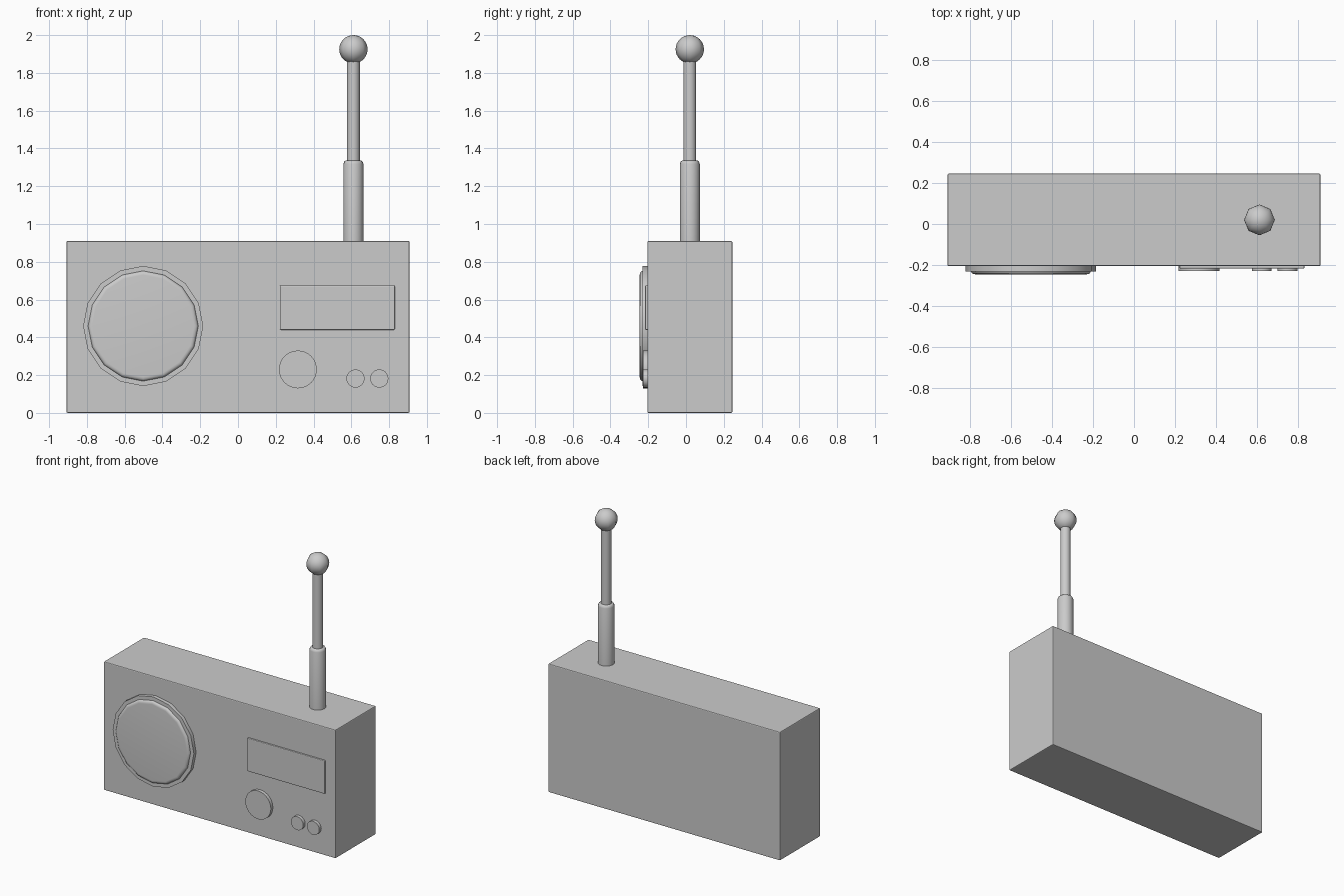
import bpy, bmesh, math
from mathutils import Matrix

if "Cube" in bpy.data.objects:
    bpy.data.objects.remove(bpy.data.objects["Cube"])


def finish(name, bm, smooth=True):
    bmesh.ops.recalc_face_normals(bm, faces=bm.faces)
    mesh = bpy.data.meshes.new(name)
    bm.to_mesh(mesh)
    bm.free()
    ob = bpy.data.objects.new(name, mesh)
    bpy.context.collection.objects.link(ob)
    if smooth:
        bpy.ops.object.select_all(action='DESELECT')
        ob.select_set(True)
        bpy.context.view_layer.objects.active = ob
        bpy.ops.object.shade_smooth_by_angle(angle=math.radians(50))
    return ob


def box(name, lo, hi, bevel):
    size = [b - a for a, b in zip(lo, hi)]
    mid = [(a + b) / 2 for a, b in zip(lo, hi)]
    bm = bmesh.new()
    bmesh.ops.create_cube(bm, size=1, matrix=Matrix.Translation(mid) @ Matrix.Diagonal((*size, 1)))
    bmesh.ops.bevel(bm, geom=bm.edges[:], offset=bevel, segments=2, profile=0.5, affect='EDGES')
    return finish(name, bm, False)


def lathe(name, profile, sides, origin, forward=False):
    """Turn (radius, height) points around z, or around -y when forward."""
    bm = bmesh.new()
    rings = []
    for r, h in profile:
        rings.append([bm.verts.new((r * math.cos(2 * math.pi * i / sides),
                                    r * math.sin(2 * math.pi * i / sides), h))
                      for i in range(sides)])
    for a, b in zip(rings, rings[1:]):
        for i in range(sides):
            j = (i + 1) % sides
            bm.faces.new((a[i], a[j], b[j], b[i]))
    bm.faces.new(rings[0])
    bm.faces.new(rings[-1])
    m = Matrix.Translation(origin)
    if forward:
        m = m @ Matrix.Rotation(math.pi / 2, 4, 'X')
    bmesh.ops.transform(bm, matrix=m, verts=bm.verts)
    return finish(name, bm)


FRONT = -0.205

# Case and display window
box("case", (-0.908, FRONT, 0), (0.908, 0.245, 0.91), 0.006)
box("display_window", (0.222, -0.217, 0.44), (0.83, -0.195, 0.675), 0.005)

# Speaker rim and cover
speaker = (-0.502, FRONT, 0.46)
lathe("speaker_rim", [(0.318, -0.01), (0.318, 0.026)], 16, speaker, True)
lathe("speaker_cover", [(0.292, 0), (0.292, 0.026), (0.288, 0.034),
                        (0.280, 0.039), (0.270, 0.04)], 16, speaker, True)

# Tuning knob and buttons
lathe("tuning_knob", [(0.1, -0.01), (0.1, 0.023)], 32, (0.317, FRONT, 0.23), True)
for side, x in (("left", 0.622), ("right", 0.748)):
    lathe(side + "_button", [(0.048, -0.01), (0.048, 0.023)], 32, (x, FRONT, 0.182), True)

# Telescopic antenna
base = (0.611, 0.02, 0)
lathe("antenna_lower", [(0.053, 0.89), (0.053, 1.318), (0.049, 1.33), (0.042, 1.335)], 16, base)
lathe("antenna_upper", [(0.034, 1.32), (0.034, 1.88)], 16, base)

# Antenna tip ball
bm = bmesh.new()
bmesh.ops.create_uvsphere(bm, u_segments=8, v_segments=16, radius=0.075,
                          matrix=Matrix.Translation((0.611, 0.02, 1.925)))
finish("antenna_tip", bm)
